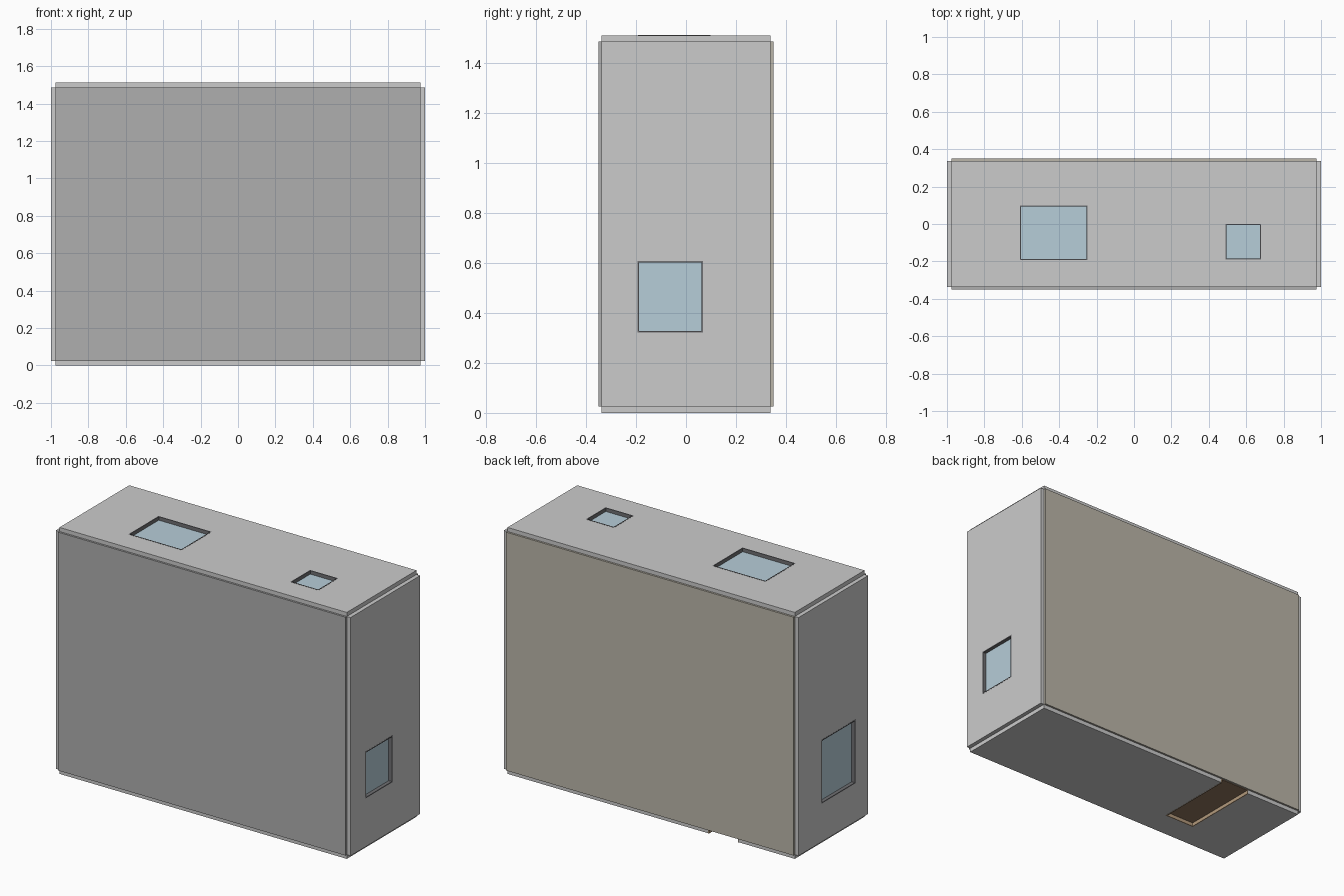
import bpy, bmesh
from mathutils import Matrix, Vector

if "Cube" in bpy.data.objects:
    bpy.data.objects.remove(bpy.data.objects["Cube"])


def material(name, rgb):
    m = bpy.data.materials.new(name)
    m.diffuse_color = (*rgb, 1)
    m.use_nodes = True
    m.node_tree.nodes["Principled BSDF"].inputs["Base Color"].default_value = m.diffuse_color
    return m


WALL = material("wall_paint", (0.65, 0.64, 0.62))
FLOOR = material("floor_beige", (0.50, 0.47, 0.40))
CEILING = material("ceiling_grey", (0.43, 0.43, 0.43))
FRAME = material("frame_dark", (0.16, 0.16, 0.17))
GLASS = material("glass_blue", (0.47, 0.61, 0.69))
DOOR = material("door_brown", (0.28, 0.18, 0.11))
DOOR_FRAME = material("door_frame_brown", (0.45, 0.32, 0.20))


def boxes(name, spans, mat=None):
    """One object made of axis-aligned boxes given as (low, high) corners."""
    bm = bmesh.new()
    for lo, hi in spans:
        lo, hi = Vector(lo), Vector(hi)
        size = Matrix.Diagonal((*(hi - lo), 1))
        bmesh.ops.create_cube(bm, size=1, matrix=Matrix.Translation((lo + hi) / 2) @ size)
    me = bpy.data.meshes.new(name)
    bm.to_mesh(me)
    bm.free()
    ob = bpy.data.objects.new(name, me)
    bpy.context.collection.objects.link(ob)
    if mat:
        me.materials.append(mat)
    return ob


X, Y, H = 0.975, 0.338, 1.512   # wall centre line, wall half height, overall size
T = 0.025                       # half wall thickness
F = 0.006                       # frame lining width


def span(axis, c, half, u0, u1, v0, v1):
    """Box around the plane axis=c, with u, v as the two other axes in order."""
    lo, hi = [u0, v0], [u1, v1]
    lo.insert(axis, c - half)
    hi.insert(axis, c + half)
    return lo, hi


def fill_opening(name, axis, c, rect, door=False):
    """Frame lining and recessed panel in a wall opening."""
    u0, u1, v0, v1 = rect
    parts = [(u0, u0 + F, v0, v1), (u1 - F, u1, v0, v1), (u0 + F, u1 - F, v0, v0 + F)]
    top = v1
    if not door:
        parts.append((u0 + F, u1 - F, v1 - F, v1))
        top = v1 - F
    boxes(name + "_frame", [span(axis, c, T + 0.001, *p) for p in parts],
          DOOR_FRAME if door else FRAME)
    boxes(name + ("_panel" if door else "_glass"),
          [span(axis, c, 0.004, u0 + F, u1 - F, v0 + F, top)], DOOR if door else GLASS)


def wall(name, axis, c, rect, openings):
    """Wall slab with its openings cut out; each opening is (name, rect, is_door)."""
    ob = boxes(name, [span(axis, c, T, *rect)], WALL)
    for label, r, door in openings:
        cut_rect = (r[0], r[1], r[2], r[3] + (0.1 if door else 0))
        cutter = boxes("cutter", [span(axis, c, 0.1, *cut_rect)])
        cutter.hide_render = True
        mod = ob.modifiers.new("opening", 'BOOLEAN')
        mod.operation, mod.solver, mod.object = 'DIFFERENCE', 'EXACT', cutter
        bpy.context.view_layer.objects.active = ob
        bpy.ops.object.modifier_apply(modifier=mod.name)
        bpy.data.objects.remove(cutter)
        fill_opening(label, axis, c, r, door)


# Side walls (u = y, v = z), meeting the others at their centre lines
side = (-Y, Y, T, H - T)
wall("right_wall", 0, X, side, [("right_window", (-0.194, 0.069, 0.322, 0.608), False)])
wall("left_wall", 0, -X, side, [("left_window", (-0.213, 0.117, 0.26, 0.65), False)])

# Upper and lower walls (u = x, v = y)
flat = (-X, X, -Y, Y)
wall("upper_wall", 2, H - T, flat, [
    ("large_window", (-0.609, -0.248, -0.193, 0.099), False),
    ("small_window", (0.488, 0.679, -0.19, 0.001), False)])
wall("lower_wall", 2, T, flat, [("door", (-0.594, -0.386, -0.17, Y), True)])

# Floor slab at the back and ceiling slab at the front
for name, s, mat in (("floor_slab", 1, FLOOR), ("ceiling_slab", -1, CEILING)):
    boxes(name, [span(1, s * (Y + 0.006), 0.006, -X, X, T, H - T)], mat)
